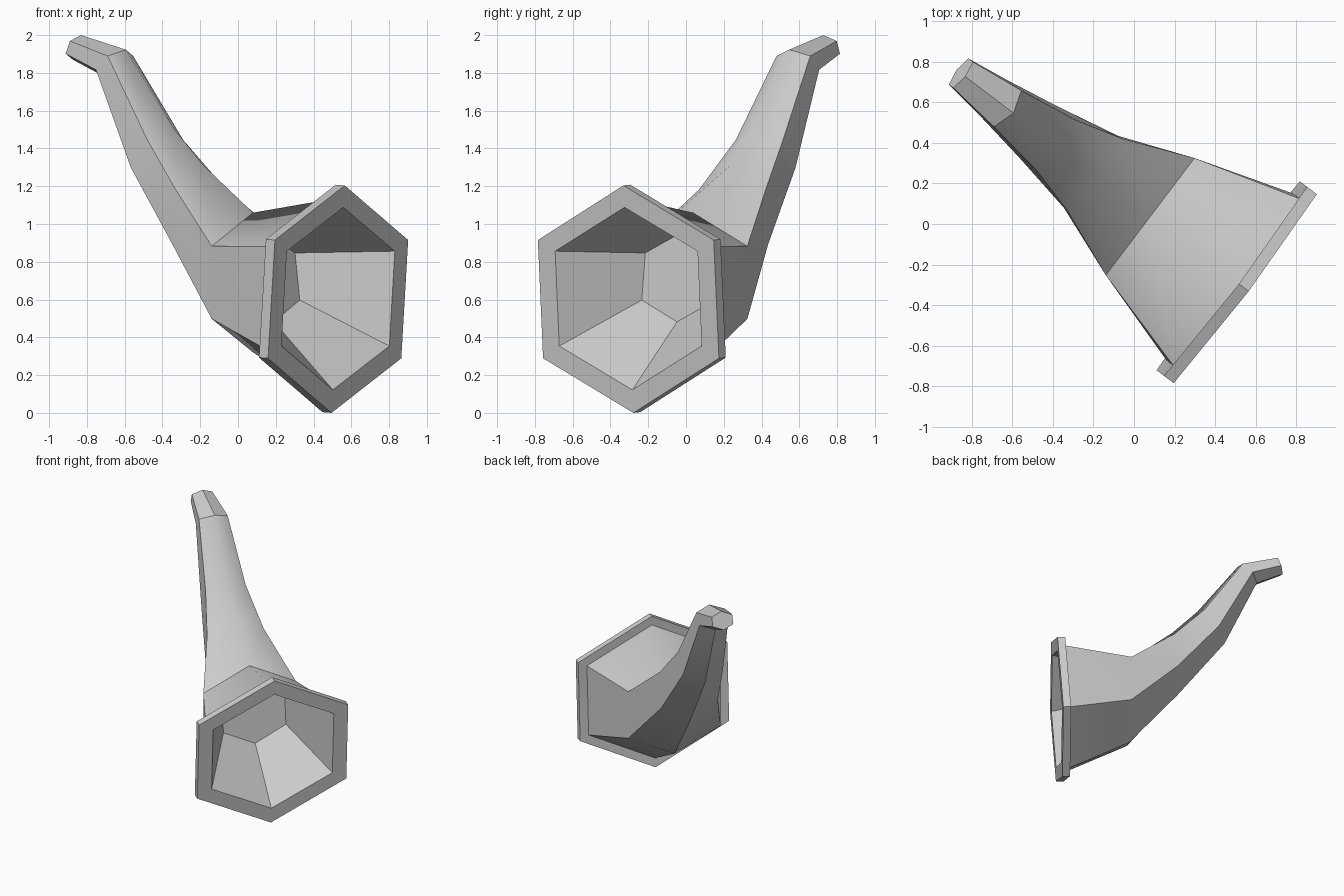
import bpy, bmesh, math
from mathutils import Vector

cube = bpy.data.objects.get("Cube")
if cube:
    bpy.data.objects.remove(cube, do_unlink=True)

# Single flat grey
grey = bpy.data.materials.new("light_grey")
grey.use_nodes = True
colour = (0.6, 0.6, 0.6, 1)
grey.diffuse_color = colour
grey.node_tree.nodes["Principled BSDF"].inputs["Base Color"].default_value = colour

MOUTH = Vector((0.53, -0.305, 0))
BACK = Vector((-0.797, 0.604, 0))     # from the bell mouth towards the tip
SIDE = Vector((0.604, 0.797, 0))
UP = Vector((0, 0, 1))


def hexagon(depth, height, half_width, lean, rise):
    """Six points of a leaning hexagon, starting at its top corner."""
    corners = [(0, 1), (1, .52), (1, -.52), (0, -1), (-1, -.52), (-1, .52)]
    return [MOUTH + BACK * (depth + lean * v) + SIDE * (half_width * u)
            + UP * (height + rise * v) for u, v in corners]


# Sections: depth, height, half width, lean, rise
sections = [
    (.456, .722, .245, .03, .24),     # bottom of the bell cavity
    (0, .605, .473, -.035, .483),     # inner lip
    (0, .602, .584, -.044, .602),     # outer lip
    (.06, .606, .584, -.044, .602),   # back of the lip
    (.055, .606, .515, -.04, .53),    # start of the body
    (.565, .69, .362, 0, .37),        # bend
    (.92, 1.035, .222, -.02, .28),
    (1.203, 1.372, .157, -.106, .14),
    (1.485, 1.853, .112, -.075, .07), # neck
    (1.735, 1.935, .08, -.027, .065), # tip
]
BODY_START, NECK = 4, 8

bm = bmesh.new()
rings = [[bm.verts.new(p) for p in hexagon(*s)] for s in sections]
ridge = []
for i, (a, b) in enumerate(zip(rings, rings[1:])):
    for k in range(6):
        n = (k + 1) % 6
        bm.faces.new((a[k], a[n], b[n], b[k]))
    if BODY_START <= i < NECK:
        ridge.append({a[0], b[0]})
bm.faces.new(rings[0])
bm.faces.new(rings[-1])
bmesh.ops.recalc_face_normals(bm, faces=bm.faces[:])

# Crisp edges everywhere except along the rounded top of the body
for f in bm.faces:
    f.smooth = True
for e in bm.edges:
    e.smooth = e.calc_face_angle(0) < math.radians(32) or set(e.verts) in ridge

mesh = bpy.data.meshes.new("horn")
bm.to_mesh(mesh)
bm.free()
mesh.materials.append(grey)
horn = bpy.data.objects.new("horn", mesh)
bpy.context.collection.objects.link(horn)
